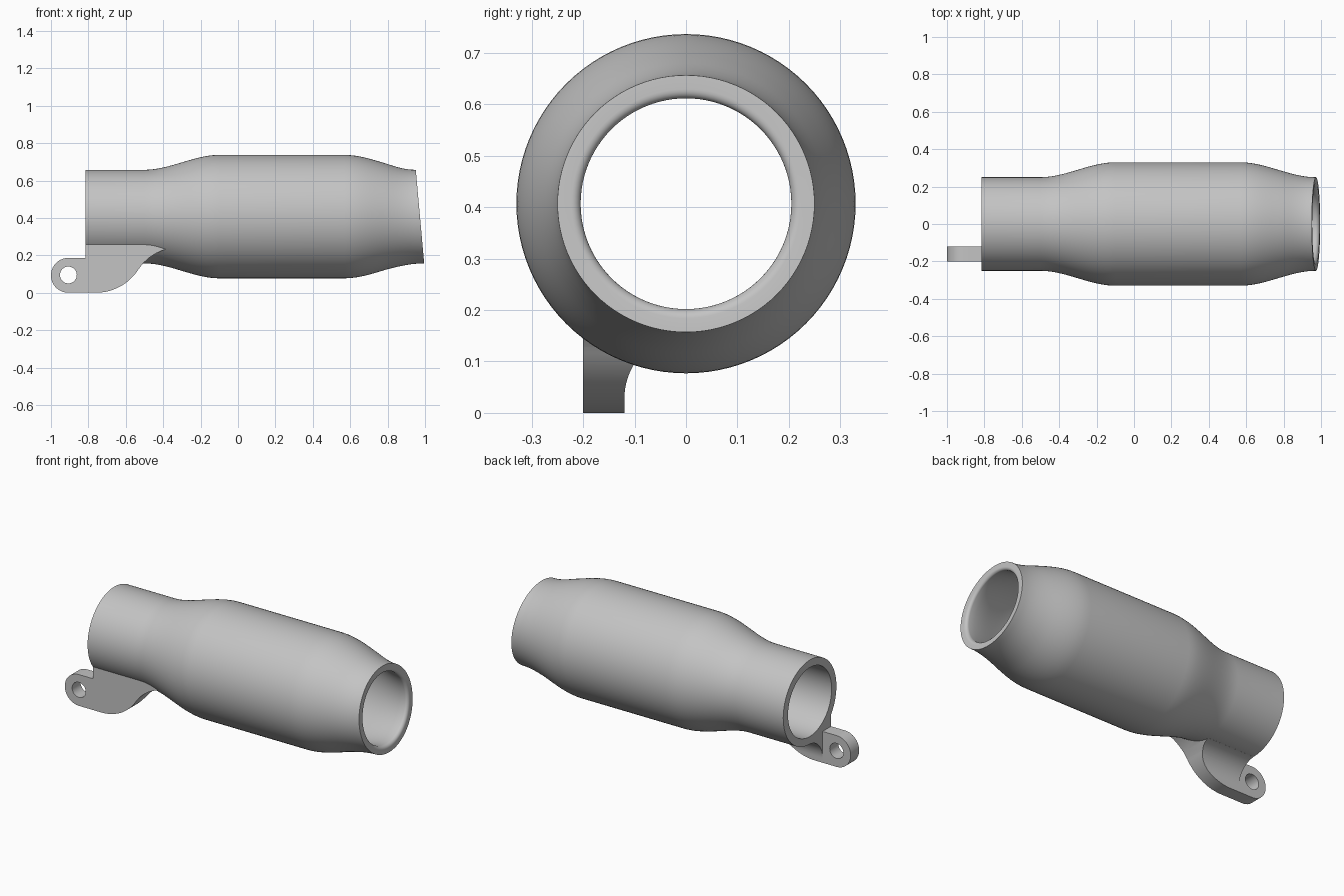
import bpy, bmesh, math
from mathutils import Vector

if "Cube" in bpy.data.objects:
    bpy.data.objects.remove(bpy.data.objects["Cube"])

AXIS_Z = 0.407
END_R, MID_R, WALL = 0.25, 0.33, 0.045
LEFT, RIGHT = -0.815, 0.973
FRONT, BACK = -0.2, -0.12

grey = bpy.data.materials.new("satin grey")
grey.use_nodes = True
grey.diffuse_color = (0.55, 0.55, 0.55, 1)
grey.node_tree.nodes["Principled BSDF"].inputs["Base Color"].default_value = (0.55, 0.55, 0.55, 1)


def finish(name, bm):
    bmesh.ops.recalc_face_normals(bm, faces=bm.faces)
    mesh = bpy.data.meshes.new(name)
    bm.to_mesh(mesh)
    bm.free()
    mesh.materials.append(grey)
    obj = bpy.data.objects.new(name, mesh)
    bpy.context.collection.objects.link(obj)
    return obj


def prism(name, points, direction):
    """Extrude a closed outline along a direction."""
    bm = bmesh.new()
    face = bm.faces.new([bm.verts.new(p) for p in points])
    made = bmesh.ops.extrude_face_region(bm, geom=[face])["geom"]
    moved = [v for v in made if isinstance(v, bmesh.types.BMVert)]
    bmesh.ops.translate(bm, verts=moved, vec=Vector(direction))
    return finish(name, bm)


def arc(cx, cz, r, start, end, steps):
    angles = [math.radians(start + (end - start) * i / steps) for i in range(steps + 1)]
    return [(cx + r * math.cos(a), cz + r * math.sin(a)) for a in angles]


def cut(obj, other, operation):
    """Apply a boolean and delete the helper."""
    other.hide_render = True
    mod = obj.modifiers.new("cut", "BOOLEAN")
    mod.operation, mod.object, mod.solver = operation, other, "EXACT"
    bpy.context.view_layer.objects.active = obj
    bpy.ops.object.modifier_apply(modifier=mod.name)
    bpy.data.objects.remove(other)


def smooth(obj, degrees):
    bpy.ops.object.select_all(action="DESELECT")
    obj.select_set(True)
    bpy.context.view_layer.objects.active = obj
    bpy.ops.object.shade_smooth_by_angle(angle=math.radians(degrees))


# Hollow body: bulging in the middle, with a slanted right mouth
def radius(x):
    t = min(max(min((x + 0.5) / 0.4, (0.97 - x) / 0.4), 0), 1)
    return END_R + (MID_R - END_R) * t * t * (3 - 2 * t)


stations = [LEFT] + [-0.5 + 0.4 * i / 14 for i in range(15)]
stations += [0.57 + 0.4 * i / 14 for i in range(14)]
outer = [(x, radius(x)) for x in stations] + [(RIGHT, END_R)]
inner = [(x, radius(x) - WALL) for x in stations[:-1]]
lip = arc(RIGHT - 0.018, END_R - WALL + 0.018, 0.018, 0, -90, 6)
profile = outer + lip + inner[::-1]

bm = bmesh.new()
SIDES = 96
rings = []
for x, r in profile:
    ring = []
    slant = min(max((x - 0.8) / (RIGHT - 0.8), 0), 1) * 0.09
    for i in range(SIDES):
        a = math.tau * i / SIDES
        dz = r * math.sin(a)
        ring.append(bm.verts.new((x - slant * dz, r * math.cos(a), AXIS_Z + dz)))
    rings.append(ring)
for k, ring in enumerate(rings):
    following = rings[(k + 1) % len(rings)]
    for i in range(SIDES):
        j = (i + 1) % SIDES
        bm.faces.new((ring[i], ring[j], following[j], following[i]))
smooth(finish("tube_body", bm), 35)

# Mounting tongue with a round end and a bolt hole
outline = [(LEFT, 0)] + arc(-0.907, 0.093, 0.093, 270, 90, 32) + [(LEFT, 0.186)]
tongue = prism("mounting_tongue", [(x, FRONT, z) for x, z in outline], (0, BACK - FRONT, 0))
hole = prism("hole_cutter", [(x, FRONT - 0.1, z) for x, z in arc(-0.907, 0.095, 0.045, 0, 350, 35)],
             (0, 0.3, 0))
cut(tongue, hole, "DIFFERENCE")
smooth(tongue, 30)

# Web that joins the tongue to the body: side outline trimmed by a filleted section
side = [(LEFT, 0)] + arc(-0.76, 0.27, 0.27, 270, 328, 20)
side += [(-0.505, 0.16), (-0.475, 0.187), (-0.44, 0.21), (-0.4, 0.228), (-0.36, 0.24),
         (-0.36, 0.29), (LEFT, 0.29)]
web = prism("mounting_web", [(x, FRONT, z) for x, z in side], (0, 0.25, 0))
section = [(FRONT, -0.05), (BACK, -0.05)] + arc(0.01, 0.027, 0.13, 180, 94, 18)
section += [(0, 0.17), (-0.06, 0.182), (-0.12, 0.21), (FRONT, 0.275)]
trim = prism("web_trim", [(-1.2, y, z) for y, z in section], (1.5, 0, 0))
cut(web, trim, "INTERSECT")
smooth(web, 30)
